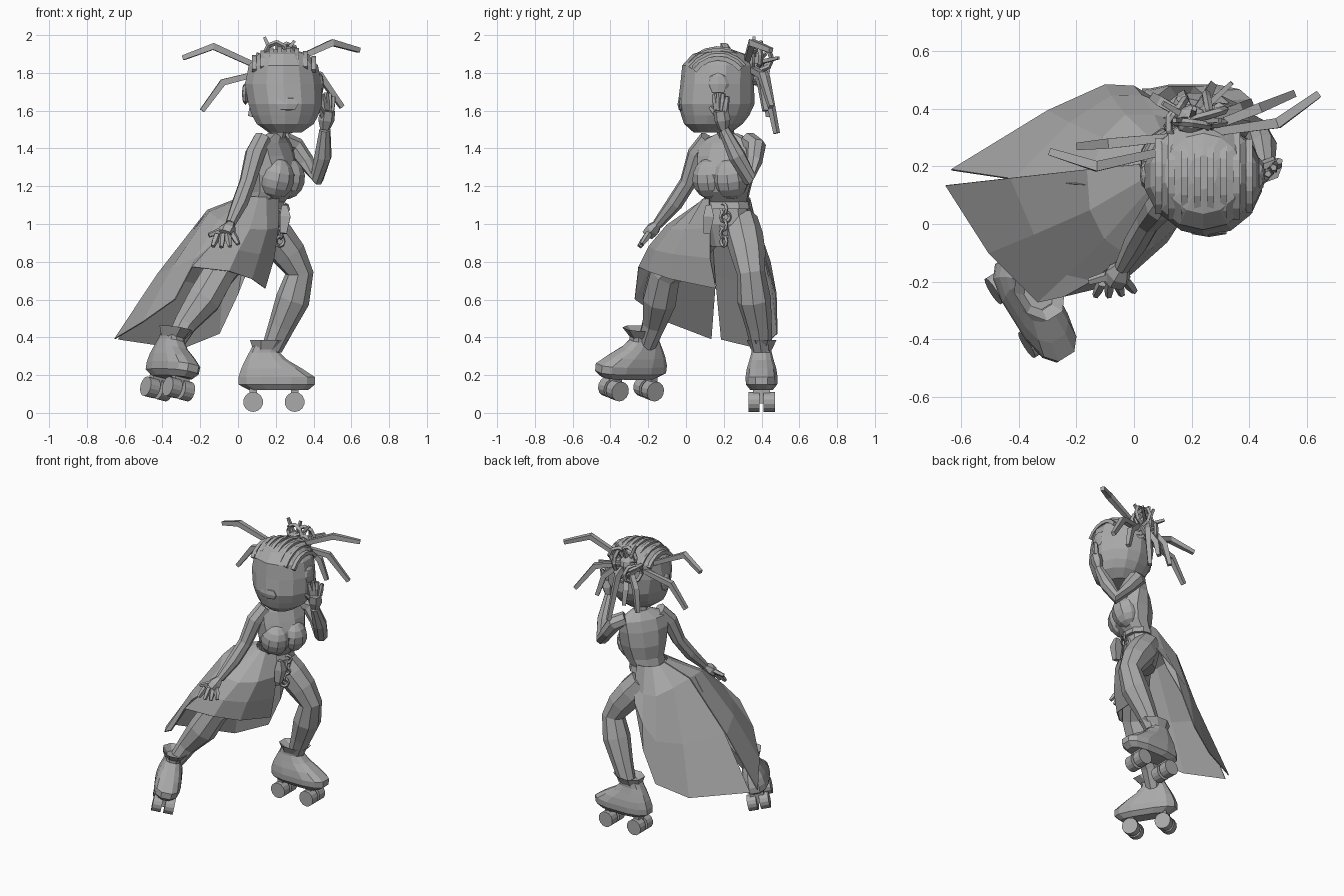
import bpy, bmesh, math, random
from mathutils import Vector, Matrix, Euler

random.seed(4)
if "Cube" in bpy.data.objects:
    bpy.data.objects.remove(bpy.data.objects["Cube"], do_unlink=True)

grey = bpy.data.materials.new("plain_grey")
grey.use_nodes = True
grey.diffuse_color = (0.4, 0.4, 0.4, 1)
grey.node_tree.nodes["Principled BSDF"].inputs["Base Color"].default_value = (0.4, 0.4, 0.4, 1)


def finish(name, bm, matrix=None):
    bmesh.ops.recalc_face_normals(bm, faces=bm.faces)
    if matrix:
        bm.transform(matrix)
    mesh = bpy.data.meshes.new(name)
    bm.to_mesh(mesh)
    bm.free()
    mesh.materials.append(grey)
    obj = bpy.data.objects.new(name, mesh)
    bpy.context.collection.objects.link(obj)
    return obj


def skin(name, rings, matrix=None, caps=True):
    """Joins closed rings of points into one surface."""
    bm = bmesh.new()
    rows = [[bm.verts.new(p) for p in ring] for ring in rings]
    n = len(rows[0])
    for a, b in zip(rows, rows[1:]):
        for i in range(n):
            j = (i + 1) % n
            bm.faces.new((a[i], a[j], b[j], b[i]))
    if caps:
        bm.faces.new(rows[0])
        bm.faces.new(rows[-1])
    return finish(name, bm, matrix)


def loft(name, rings, sides=10, yaw=0, matrix=None, caps=True, power=1.0):
    """Level ellipses given as x, y, z, depth, width; a low power squares them off."""
    out = []
    turn = Matrix.Rotation(yaw, 3, "Z")
    angles = [math.tau * (i + 0.5) / sides for i in range(sides)]
    unit = [[math.copysign(abs(v) ** power, v) for v in (math.cos(a), math.sin(a))] for a in angles]
    for x, y, z, rx, ry in rings:
        out.append([Vector((x, y, z)) + turn @ Vector((rx * c, ry * s, 0)) for c, s in unit])
    return skin(name, out, matrix, caps)


def limb(name, points, radii, sides=8, flat=1.0):
    """Tapered tube along a path, kept free of twist."""
    pts = [Vector(p) for p in points]
    if not isinstance(radii, (list, tuple)):
        radii = [radii] * len(pts)
    angles = [math.tau * (i + 0.5) / sides for i in range(sides)]
    out, last = [], None
    for k, p in enumerate(pts):
        d = (pts[min(k + 1, len(pts) - 1)] - pts[max(k - 1, 0)]).normalized()
        q = last.rotation_difference(d) @ q if last else d.to_track_quat("Z", "Y")
        last = d
        out.append([p + q @ Vector((radii[k] * math.cos(a), radii[k] * flat * math.sin(a), 0))
                    for a in angles])
    return skin(name, out)


def ball(name, center, radii, u=10, v=6, rot=(0, 0, 0)):
    bm = bmesh.new()
    bmesh.ops.create_uvsphere(bm, u_segments=u, v_segments=v, radius=1)
    return finish(name, bm, Matrix.LocRotScale(Vector(center), Euler(rot), Vector(radii)))


def ring(name, center, major, minor, rot):
    bpy.ops.mesh.primitive_torus_add(location=center, rotation=rot, major_radius=major,
                                     minor_radius=minor, major_segments=8, minor_segments=4)
    bpy.context.object.name = name
    bpy.context.object.data.materials.append(grey)


# Torso, turned away from the head's direction
YAW = math.radians(-28)
loft("torso", [(.11, .22, .88, .08, .09), (.12, .22, 1.0, .115, .13), (.14, .22, 1.1, .09, .11),
               (.18, .21, 1.17, .115, .135), (.19, .21, 1.26, .13, .162), (.18, .215, 1.36, .1, .178),
               (.18, .22, 1.43, .07, .18), (.2, .22, 1.48, .04, .06)], yaw=YAW)
side = Vector((-math.sin(YAW), math.cos(YAW), 0))
front = Vector((math.cos(YAW), math.sin(YAW), 0))
for label, s in (("left", 1), ("right", -1)):
    ball(label + "_bust", Vector((.17, .215, 1.24)) + front * .066 + side * .06 * s,
         (.1, .098, .11), 10, 8, (0, .25, YAW))
loft("belt", [(.14, .22, 1.08, .115, .13), (.14, .22, 1.12, .105, .122)], yaw=YAW)
limb("neck", [(.19, .22, 1.42), (.23, .2, 1.55)], .045)

# Head with a soft ridge at nose height, and ears
loft("head", [(.25, .14, 1.485, .09, .1), (.25, .145, 1.53, .155, .155), (.25, .155, 1.575, .18, .18),
              (.25, .16, 1.635, .2, .203), (.24, .165, 1.74, .208, .195), (.24, .17, 1.84, .188, .19),
              (.24, .175, 1.9, .135, .14), (.24, .18, 1.925, .05, .06)], 14)
ball("nose", (.26, -.025, 1.635), (.07, .02, .04), 6, 4)
ball("left_ear", (.435, .17, 1.74), (.02, .06, .06), 8, 4)
ball("right_ear", (.04, .17, 1.69), (.02, .05, .06), 8, 4)

# Braided rows over the scalp
for i in range(8):
    x = .085 + .045 * i
    s = math.sqrt(1 - ((x - .24) / .24) ** 2)
    path = []
    for k in range(7):
        t = math.radians(34 + 18 * k)
        path.append((x, .17 - .2 * math.cos(t) * s, 1.725 + .205 * math.sin(t) * s))
    limb("braid_row", path, .017, 4)

# Hair knot with loops and small spikes
knot = Vector((.2, .36, 1.85))
ball("hair_knot", knot, (.06, .055, .06), 8, 6)
for i in range(9):
    offset = Vector((random.uniform(-.06, .07), random.uniform(-.02, .05), random.uniform(-.09, .06)))
    ring("hair_loop", knot + offset, .06, .014, [random.uniform(0, 3) for _ in range(3)])
for tip in [(.14, .36, 1.99), (.21, .4, 1.97), (.3, .36, 1.97), (.34, .49, 1.88), (.1, .42, 1.9)]:
    limb("hair_spike", [knot, tip], (.018, .011), 4)

# Long loose locks
locks = [
    [(.09, .25, 1.84), (-.13, .2, 1.94), (-.29, .25, 1.88)],
    [(.28, .32, 1.86), (.5, .35, 1.96), (.64, .45, 1.92)],
    [(.12, .3, 1.8), (-.08, .28, 1.75), (-.19, .27, 1.6)],
    [(.25, .33, 1.83), (.43, .4, 1.79), (.55, .45, 1.62)],
    [(.2, .37, 1.87), (.24, .42, 1.78), (.27, .48, 1.48)],
    [(.17, .38, 1.82), (.1, .42, 1.72), (.07, .44, 1.57)],
    [(.25, .36, 1.84), (.36, .4, 1.74), (.4, .42, 1.6)],
    [(.2, .38, 1.8), (.17, .43, 1.7), (.17, .45, 1.6)],
]
for path in locks:
    limb("hair_lock", path, (.02, .025, .018), 4)

# Arms and hands
limb("right_arm", [(.13, .12, 1.45), (.09, .06, 1.37), (.05, .01, 1.22), (.01, -.06, 1.11),
                   (-.04, -.15, 1.0)], (.05, .054, .044, .044, .028))
limb("left_arm", [(.24, .33, 1.44), (.3, .37, 1.41), (.36, .36, 1.33), (.42, .33, 1.25),
                  (.45, .27, 1.36), (.46, .2, 1.5)], (.05, .054, .045, .045, .047, .03))


def hand(label, wrist, palm, spread, reach, thumb):
    wrist, palm, spread, reach = map(Vector, (wrist, palm, spread, reach))
    limb(label + "_palm", [wrist, (wrist + palm) / 2, palm], (.028, .048, .044), 6, .8)
    for k in range(4):
        base = palm + spread * (k - 1.5) * .6
        tip = palm + spread * (k - 1.5) + reach * (1 - .12 * abs(k - 1.5))
        limb(label + "_finger", [base, (base + tip) / 2, tip], (.018, .018, .012), 5)
    limb(label + "_thumb", [wrist.lerp(palm, .4), thumb], (.022, .013), 5)


hand("right", (-.04, -.15, 1.0), (-.07, -.2, .945), (.045, .005, .004), (.005, -.05, -.07),
     (-.155, -.2, .94))
hand("left", (.46, .2, 1.5), (.475, .185, 1.6), (.02, .022, -.004), (.0, .0, .1),
     (.43, .13, 1.62))

# Legs
limb("left_leg", [(.13, .29, 1.02), (.2, .31, .93), (.27, .33, .84), (.325, .345, .74), (.29, .36, .6),
                  (.23, .385, .46), (.18, .4, .34)], (.09, .1, .092, .075, .09, .07, .055))
limb("right_leg", [(.09, .15, 1.0), (0, .02, .86), (-.1, -.11, .74), (-.18, -.14, .6),
                   (-.28, -.17, .47), (-.34, -.21, .36)], (.09, .09, .09, .095, .065, .052))


# Roller skates, toe along local x
def skate(label, place):
    loft(label + "_boot", [(.215, 0, .12, .16, .06), (.205, 0, .15, .207, .085), (.205, 0, .19, .207, .087),
                           (.178, 0, .235, .165, .08), (.15, 0, .28, .115, .066),
                           (.14, 0, .32, .083, .055), (.15, 0, .355, .075, .055)],
         12, matrix=place, power=.72)
    loft(label + "_cuff", [(.15, 0, .335, .075, .06), (.165, 0, .385, .11, .085),
                           (.17, 0, .355, .06, .05)], 8, matrix=place, caps=False)
    for x in (.08, .3):
        bm = bmesh.new()
        bmesh.ops.create_cube(bm, size=1, matrix=Matrix.LocRotScale(
            Vector((x, 0, .09)), None, Vector((.04, .09, .08))))
        finish(label + "_truck", bm, place)
        for y in (-.04, .04):
            bm = bmesh.new()
            bmesh.ops.create_cone(bm, cap_ends=True, segments=14, radius1=.053, radius2=.053, depth=.06)
            spin = Matrix.Translation((x, y, .058)) @ Matrix.Rotation(math.pi / 2, 4, "X")
            finish(label + "_wheel", bm, place @ spin)


skate("left", Matrix.Translation((0, .4, 0)))
skate("right", Matrix.Translation((-.375, -.31, .07)) @ Matrix.Rotation(math.radians(-58), 4, "Z")
      @ Matrix.Rotation(math.radians(-12), 4, "X") @ Matrix.Translation((-.205, 0, 0)))


# Trailing skirt: two panels that part low at the back
def panel(name, hip, hem):
    axis = Vector((.14, .22, 1.14))
    bm = bmesh.new()
    columns = []
    for a, b in zip(map(Vector, hip), map(Vector, hem)):
        out = Vector((a.x - axis.x, a.y - axis.y, 0)).normalized()
        waist = axis + out * .12
        mid = a.lerp(b, .5) + out * .02
        columns.append([bm.verts.new(p) for p in (waist, a, mid, b)])
    for c, d in zip(columns, columns[1:]):
        for k in range(3):
            bm.faces.new((c[k], d[k], d[k + 1], c[k + 1]))
    obj = finish(name, bm)
    obj.modifiers.new("thickness", "SOLIDIFY").thickness = .006


panel("skirt_left_panel",
      [(.15, .36, 1.0), (.07, .38, .97), (-.03, .38, .98), (-.11, .3, 1.03), (-.16, .135, 1.07)],
      [(.08, .42, .82), (0, .48, .63), (-.1, .485, .42), (-.3, .395, .34), (-.635, .19, .39)])
panel("skirt_right_panel",
      [(-.16, .19, 1.07), (-.15, .05, 1.06), (-.1, -.05, 1.02), (-.03, -.1, .99), (.06, -.08, .97),
       (.15, 0, .97), (.21, .13, .98)],
      [(-.65, .135, .39), (-.5, -.1, .48), (-.33, -.27, .6), (-.24, -.25, .77), (-.05, -.2, .75),
       (.07, -.08, .71), (.14, .16, .66)])

# Pouch and chain hanging from the belt
limb("belt_pouch", [(.245, .12, 1.1), (.25, .12, 1.04), (.24, .11, .95)], (.02, .04, .025), 4)
for k in range(5):
    ring("chain_link", (.245 - .006 * k, .2 + .008 * (k % 2), 1.08 - .043 * k), .026, .01,
         (math.pi / 2, 0, 1.2 * (k % 2) + .6))
